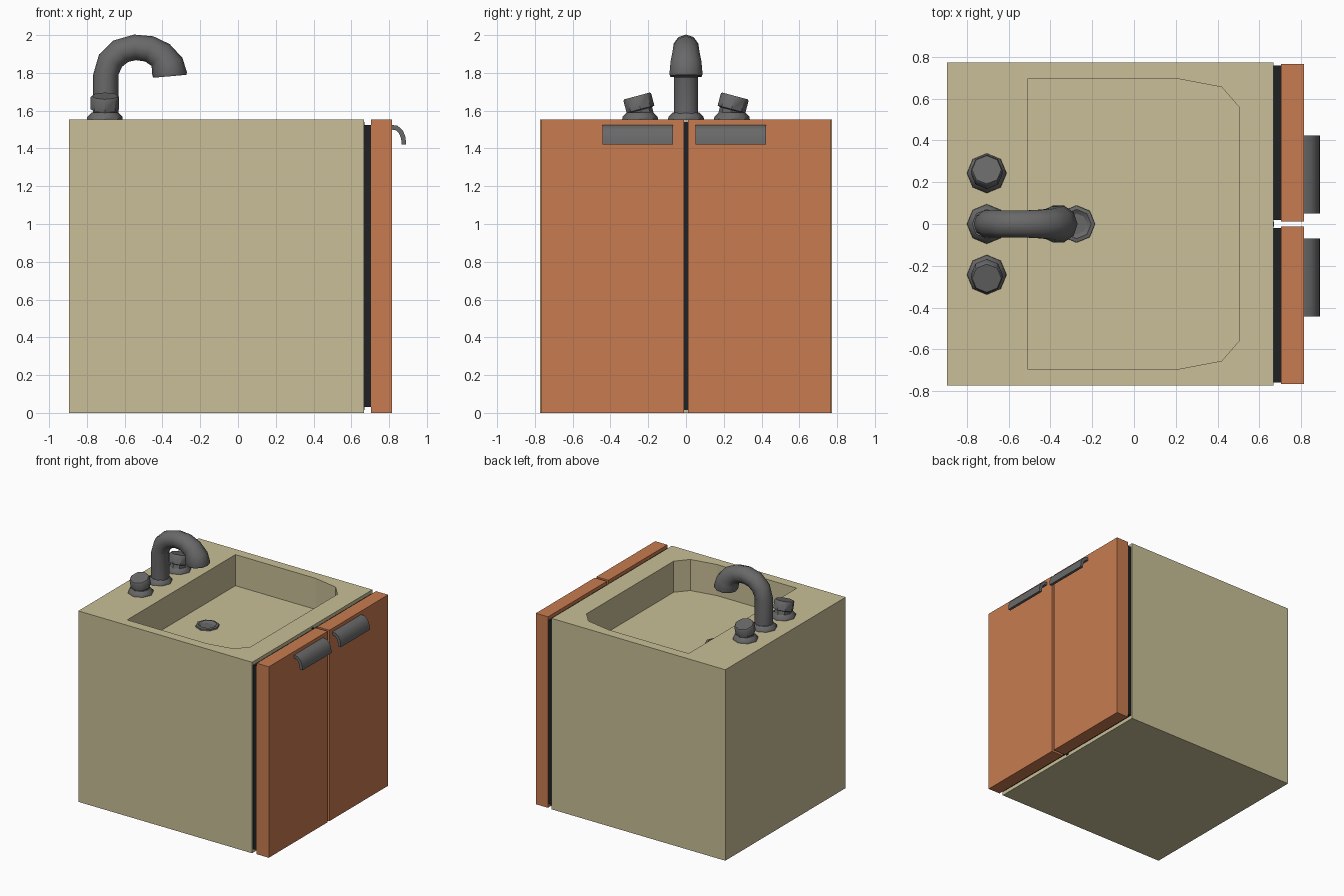
import bpy
import bmesh
from math import cos, sin, pi, radians
from mathutils import Matrix, Vector

if "Cube" in bpy.data.objects:
    bpy.data.objects.remove(bpy.data.objects["Cube"])


def material(name, rgb):
    m = bpy.data.materials.new(name)
    m.use_nodes = True
    m.diffuse_color = (*rgb, 1)
    m.node_tree.nodes["Principled BSDF"].inputs["Base Color"].default_value = (*rgb, 1)
    return m


TAN = material("tan_counter", (0.58, 0.52, 0.31))
ORANGE = material("orange_wood", (0.58, 0.2, 0.08))
GRAY = material("gray_metal", (0.14, 0.14, 0.14))
BLACK = material("black_gap", (0.014, 0.015, 0.017))


def finish(name, bm, mat, smooth=None):
    bmesh.ops.recalc_face_normals(bm, faces=bm.faces)
    mesh = bpy.data.meshes.new(name)
    bm.to_mesh(mesh)
    bm.free()
    mesh.materials.append(mat)
    ob = bpy.data.objects.new(name, mesh)
    bpy.context.collection.objects.link(ob)
    if smooth:
        bpy.ops.object.select_all(action="DESELECT")
        ob.select_set(True)
        bpy.context.view_layer.objects.active = ob
        bpy.ops.object.shade_smooth_by_angle(angle=radians(smooth))
    return ob


def box(name, low, high, mat):
    low, high = Vector(low), Vector(high)
    bm = bmesh.new()
    bmesh.ops.create_cube(bm, size=1)
    for v in bm.verts:
        v.co = (low + high) / 2 + v.co * (high - low)
    return finish(name, bm, mat)


def prism(name, points, offset, mat, smooth=None):
    """Extrude a flat outline along an offset."""
    bm = bmesh.new()
    face = bm.faces.new([bm.verts.new(p) for p in points])
    new = bmesh.ops.extrude_face_region(bm, geom=[face])["geom"]
    bmesh.ops.translate(bm, vec=offset, verts=[g for g in new if isinstance(g, bmesh.types.BMVert)])
    return finish(name, bm, mat, smooth)


def loft(name, frames, mat, sides=8, smooth=40):
    """Skin rings given as (centre, tilt about y, tilt about x, radius)."""
    bm = bmesh.new()
    rings = []
    for centre, tilt_y, tilt_x, r in frames:
        turn = Matrix.Rotation(tilt_y, 3, "Y") @ Matrix.Rotation(tilt_x, 3, "X")
        angles = [2 * pi * i / sides for i in range(sides)]
        rings.append([bm.verts.new(Vector(centre) + turn @ Vector((r * cos(a), r * sin(a), 0)))
                      for a in angles])
    for a, b in zip(rings, rings[1:]):
        for i in range(sides):
            j = (i + 1) % sides
            bm.faces.new((a[i], a[j], b[j], b[i]))
    bm.faces.new(rings[0])
    bm.faces.new(rings[-1])
    return finish(name, bm, mat, smooth)


TOP = 1.553
FLOOR = 1.30

# Cabinet with a recessed basin
body = box("cabinet", (-0.895, -0.773, 0), (0.668, 0.773, TOP), TAN)
half = [(-0.51, 0.695), (0.21, 0.695), (0.42, 0.655), (0.503, 0.56)]
outline = half + [(x, -y) for x, y in reversed(half)]
cutter = prism("basin_cutter", [(x, y, FLOOR) for x, y in outline], (0, 0, 0.5), TAN)
cut = body.modifiers.new("basin", "BOOLEAN")
cut.operation = "DIFFERENCE"
cut.solver = "EXACT"
cut.object = cutter
bpy.context.view_layer.objects.active = body
bpy.ops.object.modifier_apply(modifier=cut.name)
bpy.data.objects.remove(cutter)

# Doors, dark backing panels and hooked handles
outer = [(0.813, 1.525), (0.845, 1.52), (0.873, 1.495), (0.887, 1.46), (0.89, 1.42)]
inner = [(0.867, 1.42), (0.863, 1.455), (0.852, 1.48), (0.837, 1.496), (0.813, 1.5)]
for side, s, grip in (("left", 1, 0.05), ("right", -1, -0.443)):
    y0, y1 = sorted((0.011 * s, 0.767 * s))
    box(side + "_door", (0.705, y0, 0), (0.814, y1, TOP), ORANGE)
    y0, y1 = sorted((0.018 * s, 0.76 * s))
    box(side + "_door_backing", (0.668, y0, 0.03), (0.705, y1, 1.525), BLACK)
    prism(side + "_handle", [(x, grip, z) for x, z in outer + inner], (0, 0.373, 0), GRAY, 40)
box("door_gap_strip", (0.667, -0.011, 0.015), (0.671, 0.011, 1.54), BLACK)

# Tap: flange and curved spout with a wider mouth
TAP_X = -0.705
flange = ((TOP, 0.095), (1.567, 0.093), (1.59, 0.07))
loft("spout_flange", [((TAP_X, 0, z), 0, 0, r) for z, r in flange], GRAY)
spout = [
    (-0.70, 1.56, 0, 0.067), (-0.70, 1.79, 0, 0.067), (-0.675, 1.865, 28, 0.069),
    (-0.62, 1.915, 55, 0.069), (-0.545, 1.935, 86, 0.068), (-0.47, 1.927, 108, 0.07),
    (-0.41, 1.895, 130, 0.075), (-0.375, 1.85, 160, 0.086), (-0.362, 1.795, 175, 0.092),
    (-0.361, 1.782, 175, 0.088),
]
loft("spout", [((x, 0, z), radians(t), 0, r) for x, z, t, r in spout], GRAY, 10, 50)

# Tap knobs, leaning outward
for side, s in (("left", 1), ("right", -1)):
    y = 0.243 * s
    loft(side + "_knob_flange", [((TAP_X, y, z), 0, 0, r) for z, r in flange], GRAY)
    lean = radians(15)
    axis = Vector((0, s * sin(lean), cos(lean)))
    base = Vector((TAP_X, 0.228 * s, 1.56))
    steps = ((0, 0.062), (0.045, 0.062), (0.05, 0.076), (0.115, 0.076), (0.122, 0.07))
    loft(side + "_knob", [(base + axis * d, 0, -s * lean, r) for d, r in steps], GRAY)

# Drain ring with a sunken centre
drain = ((FLOOR - 0.01, 0.09), (FLOOR + 0.012, 0.088), (FLOOR + 0.016, 0.07), (FLOOR + 0.002, 0.05))
loft("drain", [((-0.275, 0, z), 0, 0, r) for z, r in drain], GRAY, 8, 30)
